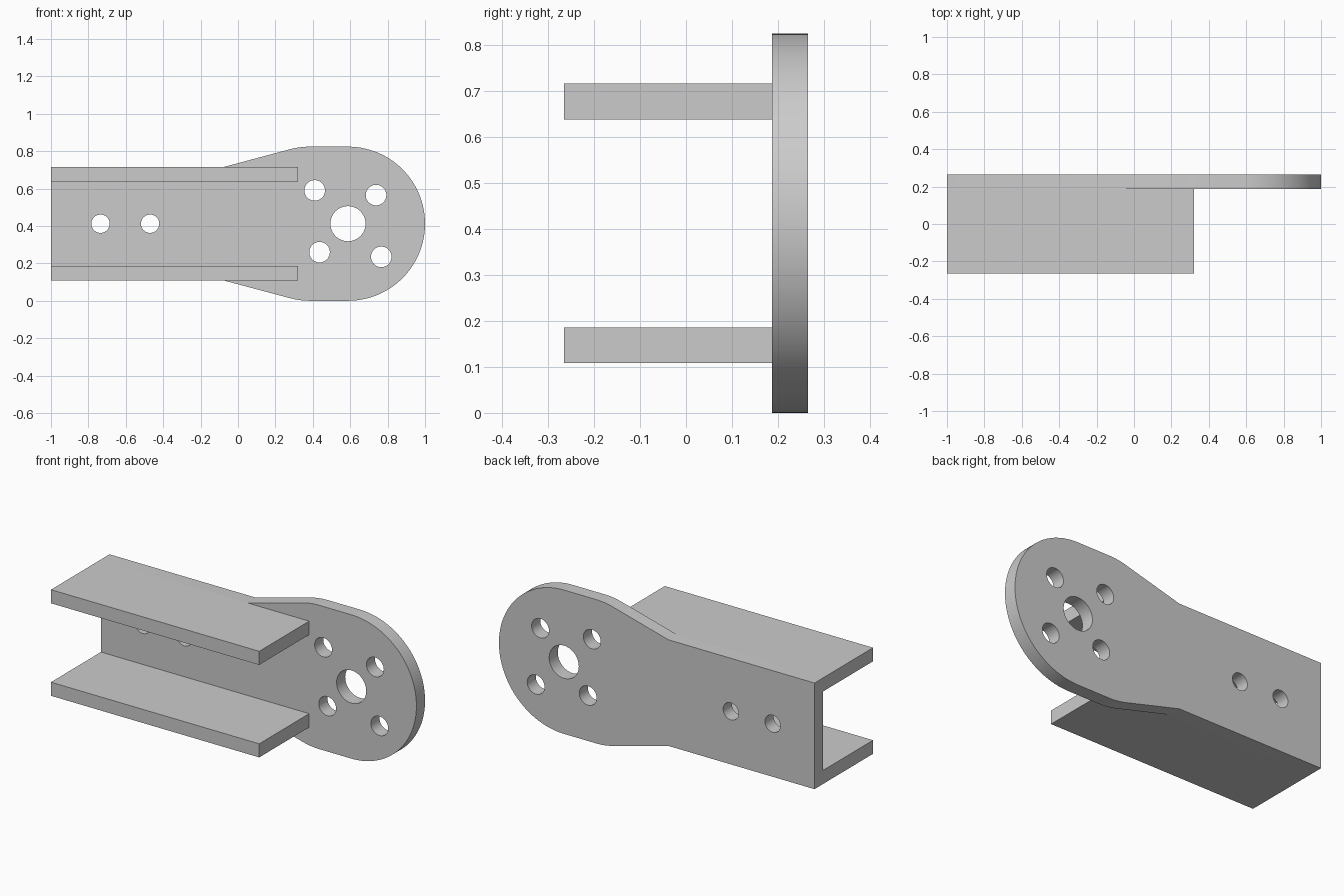
import bpy, bmesh
from math import sin, cos, radians
from mathutils import Matrix, Vector

cube = bpy.data.objects.get("Cube")
if cube:
    bpy.data.objects.remove(cube, do_unlink=True)

grey = bpy.data.materials.new("plain_grey")
grey.use_nodes = True
colour = (0.6, 0.6, 0.6, 1)
grey.diffuse_color = colour
grey.node_tree.nodes["Principled BSDF"].inputs["Base Color"].default_value = colour

MID, R = 0.412, 0.412                 # centre height and end radius
FRONT, INNER, BACK = -0.265, 0.187, 0.265
TOP = 0.304                           # half height of the channel
THICK = 0.078


def make_object(name, bm):
    bmesh.ops.recalc_face_normals(bm, faces=bm.faces)
    mesh = bpy.data.meshes.new(name)
    bm.to_mesh(mesh)
    bm.free()
    mesh.materials.append(grey)
    ob = bpy.data.objects.new(name, mesh)
    bpy.context.collection.objects.link(ob)
    return ob


def arc(cx, start, end, steps):
    angles = [radians(start + (end - start) * i / steps) for i in range(steps + 1)]
    return [(cx + R * cos(a), R * sin(a)) for a in angles]


# Web plate: straight strip flaring at 15 degrees into a round mounting end
upper = arc(0.588, 0, 90, 32) + arc(0.384, 90, 105, 6) + [(-0.074, TOP), (-1, TOP)]
outline = upper + [(x, -z) for x, z in reversed(upper[1:])]
bm = bmesh.new()
face = bm.faces.new([bm.verts.new((x, INNER, MID + z)) for x, z in outline])
ext = bmesh.ops.extrude_face_region(bm, geom=[face], use_keep_orig=True)
bmesh.ops.translate(bm, vec=(0, BACK - INNER, 0),
                    verts=[g for g in ext["geom"] if isinstance(g, bmesh.types.BMVert)])
bracket = make_object("channel_bracket", bm)

# Two flanges along the channel
bm = bmesh.new()
for side in (1, -1):
    size = Vector((1.32, INNER - FRONT, THICK))
    centre = Vector((-0.34, (FRONT + INNER) / 2, MID + side * (TOP - THICK / 2)))
    bmesh.ops.create_cube(bm, size=1, matrix=Matrix.LocRotScale(centre, None, size))
flanges = make_object("flanges", bm)

# Hole cutters: centre bore, four bolt holes around it, two web holes
holes = [(0.588, MID, 0.094), (-0.735, MID, 0.049), (-0.47, MID, 0.049)]
holes += [(x, z, 0.055) for x, z in
          ((0.41, 0.59), (0.738, 0.565), (0.436, 0.26), (0.766, 0.235))]
bm = bmesh.new()
for x, z, r in holes:
    bmesh.ops.create_cone(bm, cap_ends=True, segments=40, radius1=r, radius2=r, depth=0.3,
                          matrix=Matrix.Translation((x, 0.225, z)) @ Matrix.Rotation(radians(90), 4, "X"))
cutters = make_object("hole_cutters", bm)

# Cut the holes, join the flanges and smooth the curved edges
bpy.ops.object.select_all(action="DESELECT")
bpy.context.view_layer.objects.active = bracket
bracket.select_set(True)
for tool, operation in ((cutters, "DIFFERENCE"), (flanges, "UNION")):
    mod = bracket.modifiers.new(operation.title(), "BOOLEAN")
    mod.object, mod.operation, mod.solver = tool, operation, "EXACT"
    bpy.ops.object.modifier_apply(modifier=mod.name)
    bpy.data.objects.remove(tool, do_unlink=True)
bpy.ops.object.shade_smooth_by_angle(angle=radians(30))
